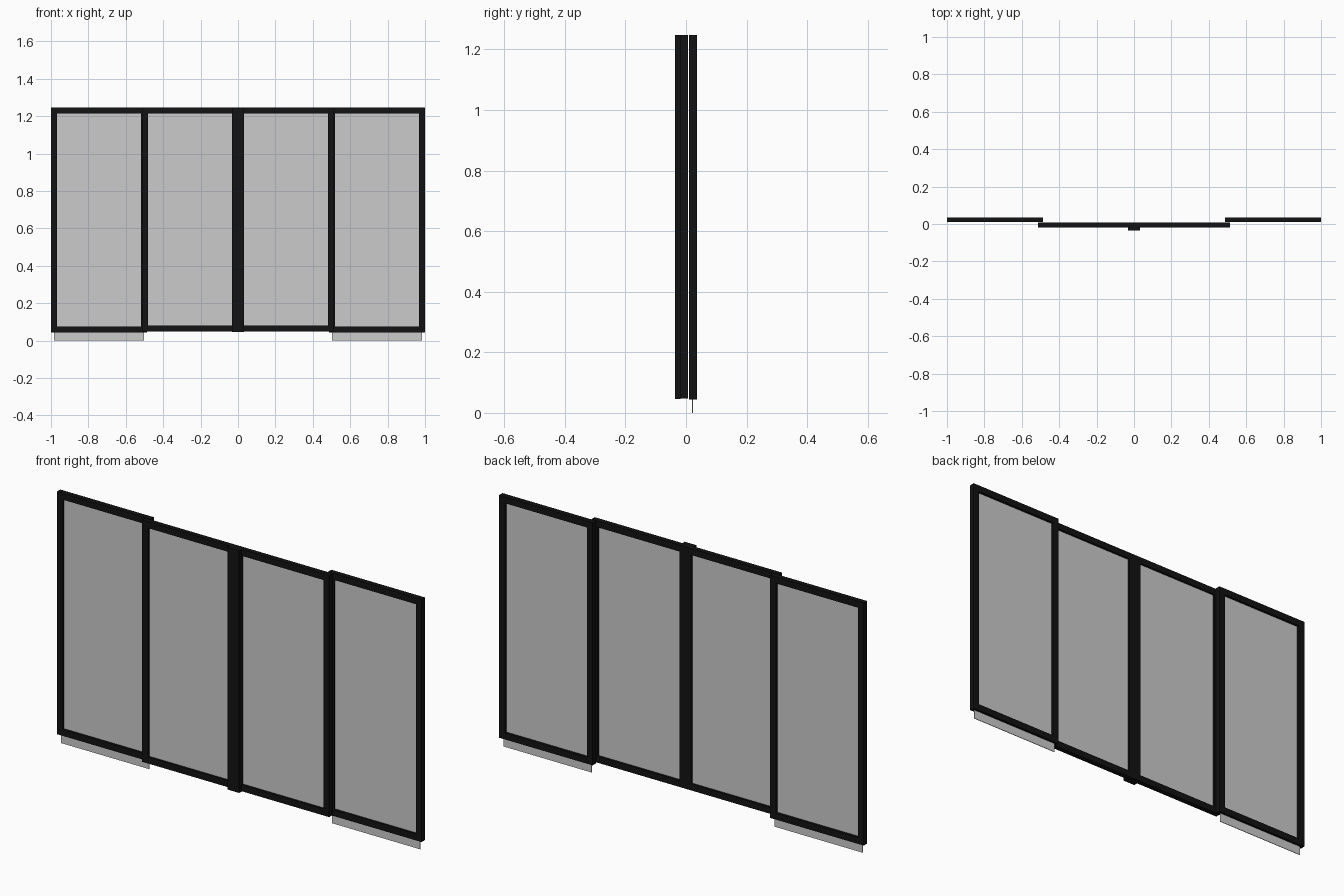
import bpy

if "Cube" in bpy.data.objects:
    bpy.data.objects.remove(bpy.data.objects["Cube"])

black = bpy.data.materials.new("black_frame")
black.diffuse_color = (0.006, 0.006, 0.006, 1)
black.use_nodes = True
black.node_tree.nodes["Principled BSDF"].inputs["Base Color"].default_value = black.diffuse_color

BAR = 0.032                 # visible width of the frame bars
PANEL_W = 0.513


def box(bm_data, x0, x1, y0, y1, z0, z1):
    verts, faces = bm_data
    n = len(verts)
    verts += [(x, y, z) for x in (x0, x1) for y in (y0, y1) for z in (z0, z1)]
    faces += [tuple(n + i for i in f) for f in
              ((0, 1, 3, 2), (4, 6, 7, 5), (0, 4, 5, 1),
               (2, 3, 7, 6), (0, 2, 6, 4), (1, 5, 7, 3))]


def make(name, boxes, mat=None):
    data = ([], [])
    for b in boxes:
        box(data, *b)
    me = bpy.data.meshes.new(name)
    me.from_pydata(data[0], [], data[1])
    ob = bpy.data.objects.new(name, me)
    bpy.context.collection.objects.link(ob)
    if mat:
        me.materials.append(mat)
    return ob


def frame(name, x0, x1, y0, y1, z0, z1):
    # two full-height stiles with rails between them
    make(name, [(x0, x0 + BAR, y0, y1, z0, z1),
                (x1 - BAR, x1, y0, y1, z0, z1),
                (x0 + BAR, x1 - BAR, y0, y1, z0, z0 + BAR),
                (x0 + BAR, x1 - BAR, y0, y1, z1 - BAR, z1)], black)


def span(side, a, b):
    return (a, b) if side > 0 else (-b, -a)


for side, label in ((-1, "left"), (1, "right")):
    # sliding inner leaf, in front
    frame(f"{label}_inner_frame", *span(side, 0, PANEL_W), -0.018, 0.007, 0.048, 1.247)
    make(f"{label}_inner_glass",
         [(*span(side, 0.015, PANEL_W - 0.015), -0.0075, -0.0035, 0.062, 1.233)])
    # fixed outer leaf, behind, its glass hanging below the frame
    frame(f"{label}_outer_frame", *span(side, 1 - PANEL_W, 1), 0.010, 0.036, 0.044, 1.247)
    make(f"{label}_outer_glass",
         [(*span(side, 0.502, 0.985), 0.0205, 0.0235, 0, 1.225)])

# cover strip over the meeting stiles
make("centre_strip", [(-BAR, BAR, -0.036, -0.018, 0.046, 1.247)], black)
